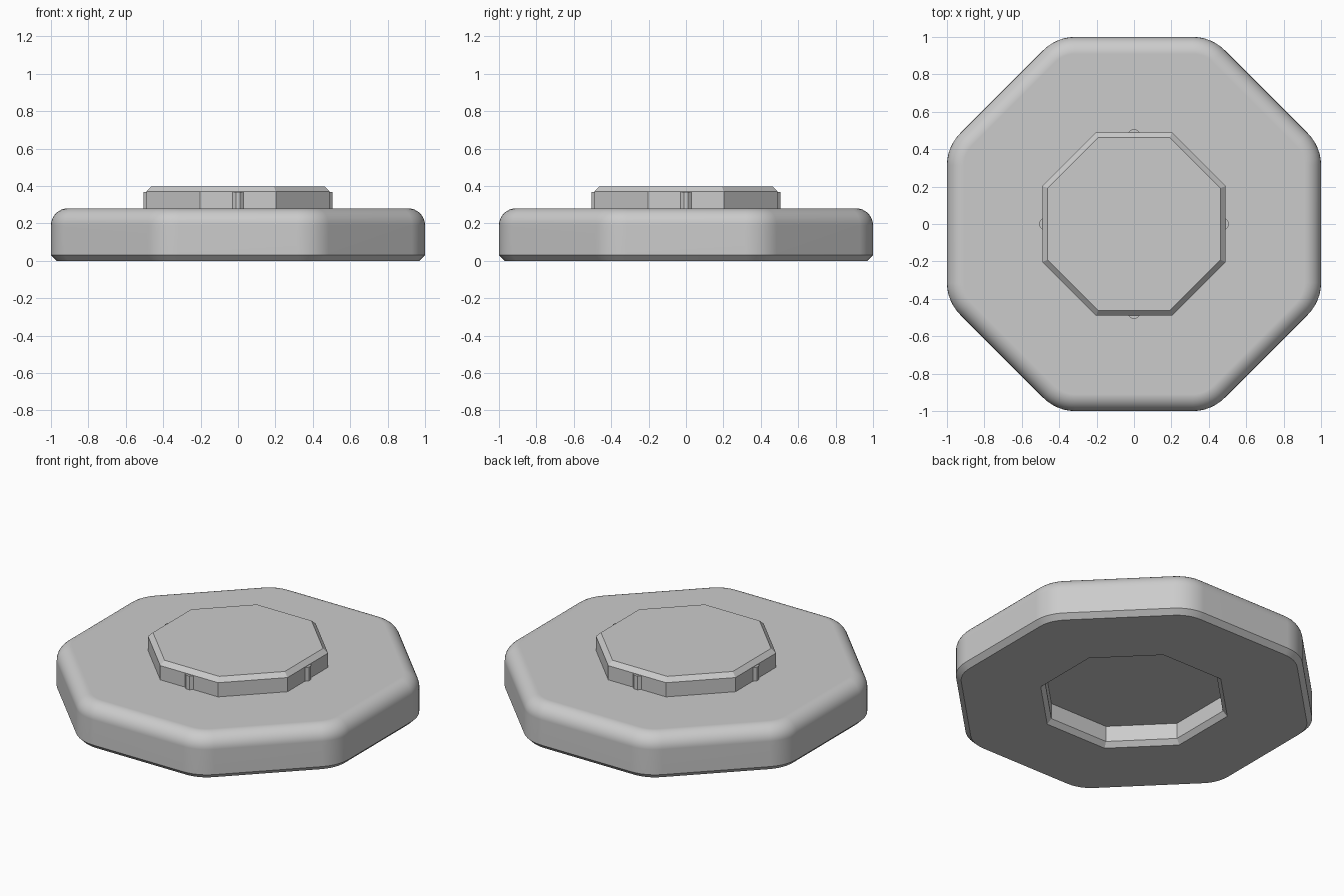
import bpy, bmesh
from math import pi, cos, sin, radians
from mathutils import Matrix

cube = bpy.data.objects.get("Cube")
if cube:
    bpy.data.objects.remove(cube, do_unlink=True)

grey = bpy.data.materials.new("plain_grey")
grey.use_nodes = True
GREY = (0.6, 0.6, 0.6, 1)
grey.diffuse_color = GREY
grey.node_tree.nodes["Principled BSDF"].inputs["Base Color"].default_value = GREY

STEPS = 6  # segments in each rounded corner


def octagon(apothem, radius, z):
    """Octagon ring with flats on the axes and corners of the given radius."""
    points = []
    reach = (apothem - radius) / cos(pi / 8)
    for corner in range(8):
        mid = pi / 8 + corner * pi / 4
        for i in range(STEPS + 1):
            a = mid + (i / STEPS - 0.5) * pi / 4
            points.append((reach * cos(mid) + radius * cos(a),
                           reach * sin(mid) + radius * sin(a), z))
    return points


def finish(name, bm):
    bmesh.ops.remove_doubles(bm, verts=bm.verts[:], dist=0.0001)
    bmesh.ops.recalc_face_normals(bm, faces=bm.faces[:])
    mesh = bpy.data.meshes.new(name)
    bm.to_mesh(mesh)
    bm.free()
    mesh.materials.append(grey)
    obj = bpy.data.objects.new(name, mesh)
    bpy.context.collection.objects.link(obj)
    return obj


def loft(name, rings):
    """Join successive rings with quads and cap both ends."""
    bm = bmesh.new()
    loops = [[bm.verts.new(p) for p in octagon(*ring)] for ring in rings]
    for low, high in zip(loops, loops[1:]):
        for i in range(len(low)):
            j = (i + 1) % len(low)
            bm.faces.new((low[i], low[j], high[j], high[i]))
    bm.faces.new(loops[0])
    bm.faces.new(loops[-1])
    return finish(name, bm)


# Base: hollow socket below, chamfered foot, rounded upper rim
CORNER, RIM, TOP = 0.24, 0.09, 0.28
rings = [(0.495, 0, 0.13), (0.495, 0, 0.03), (0.52, 0, 0),
         (0.97, CORNER - 0.03, 0), (1, CORNER, 0.03)]
for i in range(9):
    a = i / 8 * pi / 2
    inset = RIM * (1 - cos(a))
    rings.append((1 - inset, CORNER - inset, TOP - RIM + RIM * sin(a)))
base = loft("base", rings)
bpy.ops.object.select_all(action="DESELECT")
base.select_set(True)
bpy.context.view_layer.objects.active = base
bpy.ops.object.shade_smooth_by_angle(angle=radians(30))
weighted = base.modifiers.new("clean_normals", "WEIGHTED_NORMAL")
weighted.keep_sharp = True

# Raised octagonal boss with a chamfered top edge
loft("boss", [(0.49, 0, 0.26), (0.49, 0, 0.37), (0.463, 0, 0.397)])

# Small grip ribs on the four axis-aligned flats of the boss
profile = [(0.48, -0.03), (0.49, -0.03), (0.506, -0.012),
           (0.506, 0.012), (0.49, 0.03), (0.48, 0.03)]
for n, side in enumerate(("left", "back", "right", "front")):
    bm = bmesh.new()
    face = bm.faces.new([bm.verts.new((x, y, 0.27)) for x, y in profile])
    out = bmesh.ops.extrude_face_region(bm, geom=[face])
    top = [v for v in out["geom"] if isinstance(v, bmesh.types.BMVert)]
    bmesh.ops.translate(bm, verts=top, vec=(0, 0, 0.097))
    bmesh.ops.transform(bm, matrix=Matrix.Rotation(n * pi / 2, 4, "Z"), verts=bm.verts[:])
    finish(side + "_rib", bm)
